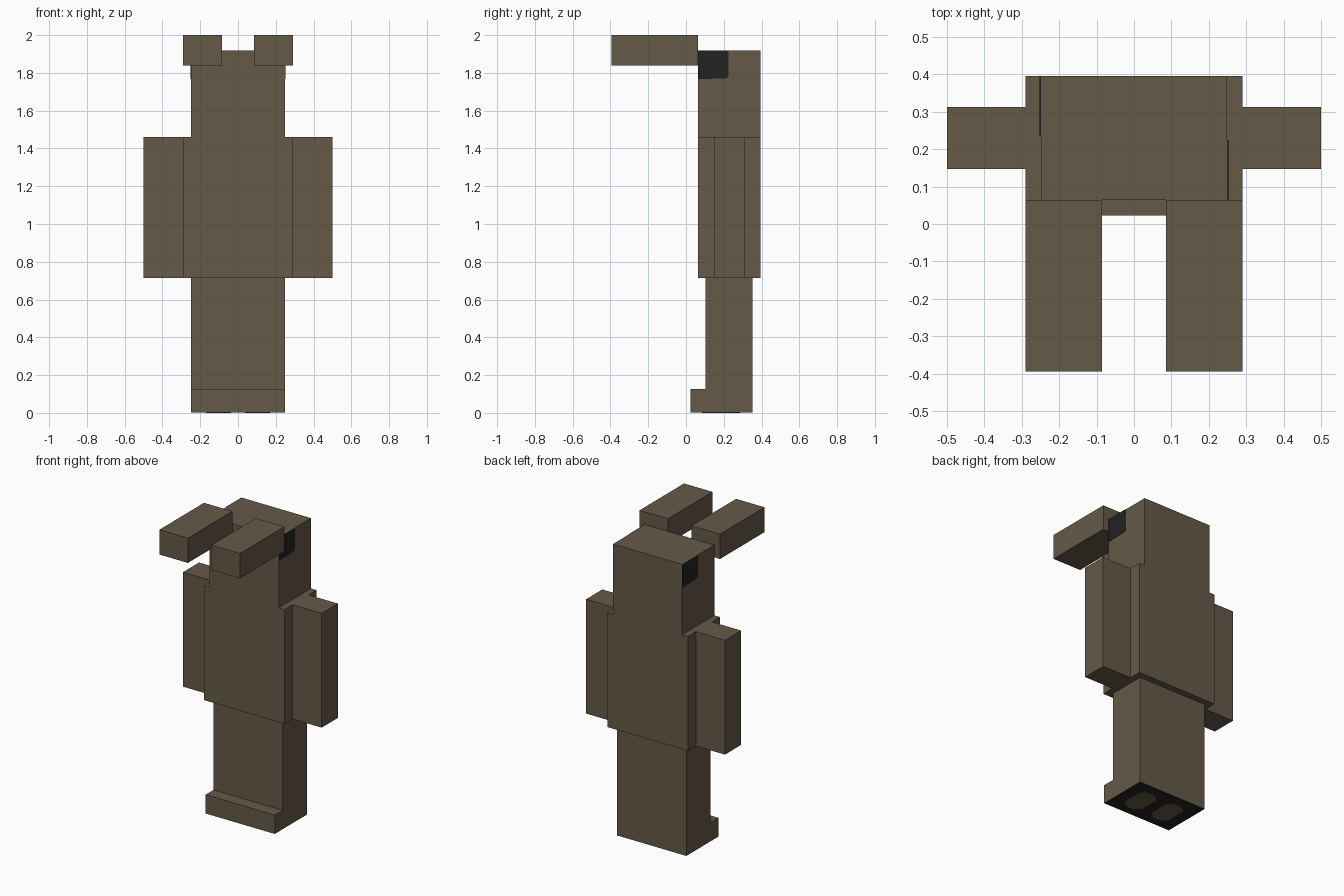
import bpy
import bmesh
from mathutils import Vector

if "Cube" in bpy.data.objects:
    bpy.data.objects.remove(bpy.data.objects["Cube"], do_unlink=True)


def make_material(name, colour):
    mat = bpy.data.materials.new(name)
    mat.use_nodes = True
    mat.diffuse_color = (*colour, 1)
    mat.node_tree.nodes["Principled BSDF"].inputs["Base Color"].default_value = (*colour, 1)
    return mat


brown = make_material("earth brown", (0.130, 0.100, 0.066))
black = make_material("soft black", (0.016, 0.016, 0.016))


def prism(name, points, direction, *materials):
    """Extrude a flat outline of 3D points along a direction."""
    bm = bmesh.new()
    face = bm.faces.new([bm.verts.new(p) for p in points])
    grown = bmesh.ops.extrude_face_region(bm, geom=[face], use_keep_orig=True)
    moved = [g for g in grown["geom"] if isinstance(g, bmesh.types.BMVert)]
    bmesh.ops.translate(bm, verts=moved, vec=Vector(direction))
    bmesh.ops.recalc_face_normals(bm, faces=bm.faces)
    mesh = bpy.data.meshes.new(name)
    bm.to_mesh(mesh)
    bm.free()
    for mat in materials:
        mesh.materials.append(mat)
    obj = bpy.data.objects.new(name, mesh)
    bpy.context.collection.objects.link(obj)
    return obj


def box(name, x, y, z):
    outline = [(x[0], y[0], z[0]), (x[1], y[0], z[0]), (x[1], y[1], z[0]), (x[0], y[1], z[0])]
    return prism(name, outline, (0, 0, z[1] - z[0]), brown)


# Shared levels
hip, shoulder, crown = 0.715, 1.46, 1.918
front, back = 0.064, 0.395
half = 0.249

# Head and torso
box("head", (-half, half), (front, back), (shoulder, crown))
box("torso", (-0.29, 0.29), (front, back), (hip, shoulder))

# Arms and forward horns, one on each side
for side, label in ((1, "left"), (-1, "right")):
    box(label + "_arm", (side * 0.29, side * 0.5), (0.147, 0.313), (hip, shoulder))
    box(label + "_horn", (side * 0.085, side * 0.29), (-0.394, front), (1.838, 2.0))

# Legs with the toe step, and a black sole recessed behind the pads
skin = 0.003
profile = [(0.023, skin), (0.352, skin), (0.352, hip), (0.104, hip), (0.104, 0.126), (0.023, 0.126)]
legs = prism("legs", [(-half, y, z) for y, z in profile], (2 * half, 0, 0), brown, black)
for face in legs.data.polygons:
    face.material_index = int(face.normal.z < -0.5)

# Sole pads with clipped corners
for side, label in ((1, "left"), (-1, "right")):
    w, d, c = 0.066, 0.1, 0.035
    outline = [(w, d - c), (w - c, d), (c - w, d), (-w, d - c),
               (-w, c - d), (c - w, -d), (w - c, -d), (w, c - d)]
    prism(label + "_sole_pad", [(side * 0.103 + x, 0.185 + y, 0) for x, y in outline],
          (0, 0, skin), brown)

# Dark head patches: front edge on the left side, back edge on the right side
low, width, cut = 1.767, 0.161, 0.012
patch = [(0, low), (width - cut, low + 0.004), (width, low + cut + 0.004), (width, crown), (0, crown)]
for side, label, edge in ((1, "left", front), (-1, "right", back)):
    prism(label + "_head_patch", [(side * half, edge + side * y, z) for y, z in patch],
          (side * skin, 0, 0), black)
